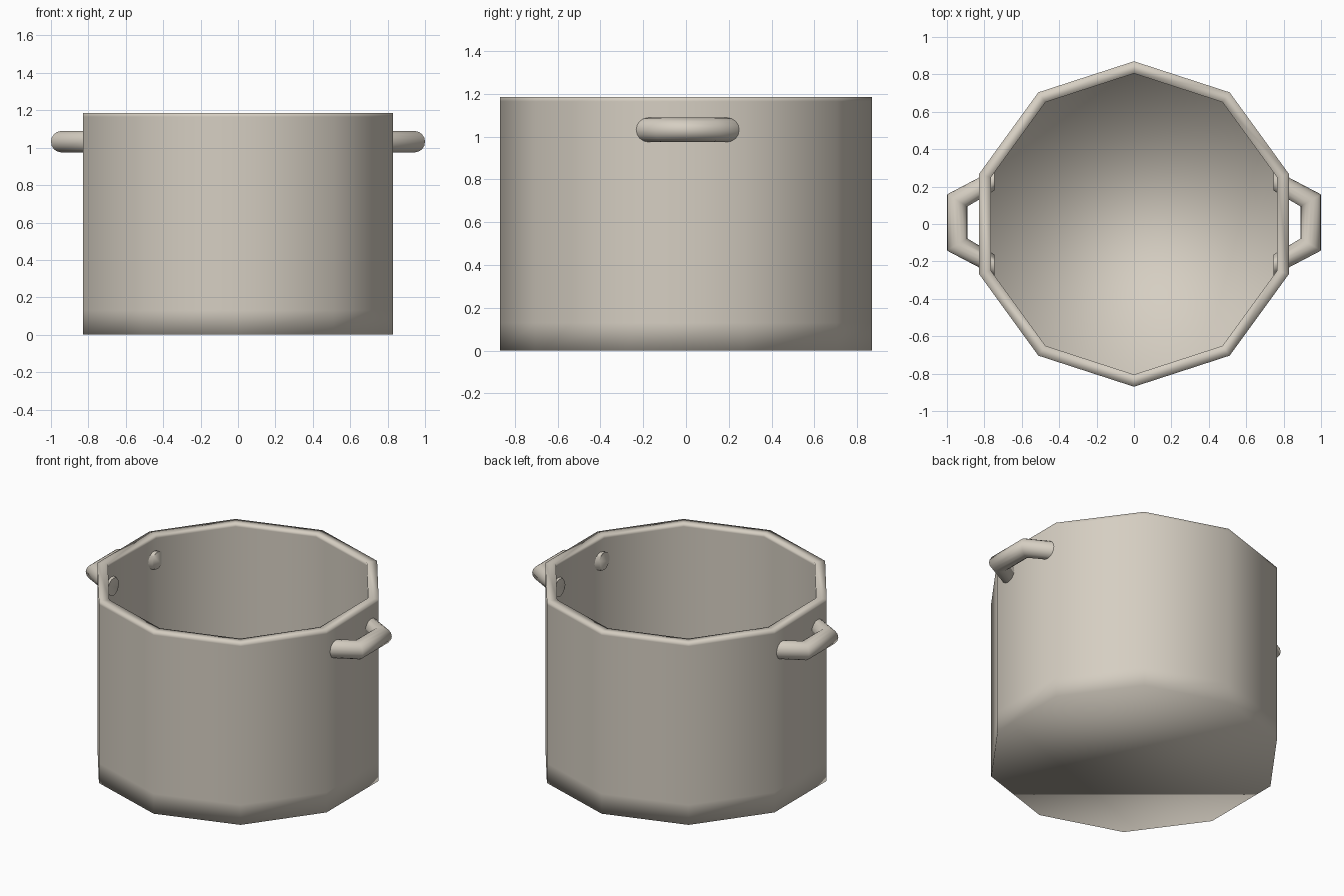
import bpy, bmesh, math

if "Cube" in bpy.data.objects:
    bpy.data.objects.remove(bpy.data.objects["Cube"])

metal = bpy.data.materials.new("warm_grey_metal")
metal.diffuse_color = (0.67, 0.62, 0.54, 1)
metal.use_nodes = True
metal.node_tree.nodes["Principled BSDF"].inputs["Base Color"].default_value = metal.diffuse_color


def loft(name, rings, sharp):
    """Skin a list of closed rings, capping both ends."""
    bm = bmesh.new()
    vr = [[bm.verts.new(p) for p in ring] for ring in rings]
    n = len(vr[0])
    for a, b in zip(vr, vr[1:]):
        for i in range(n):
            j = (i + 1) % n
            bm.faces.new((a[i], a[j], b[j], b[i]))
    bm.faces.new(vr[0][::-1])
    bm.faces.new(vr[-1])
    bmesh.ops.recalc_face_normals(bm, faces=bm.faces[:])
    me = bpy.data.meshes.new(name)
    bm.to_mesh(me)
    bm.free()
    me.materials.append(metal)
    ob = bpy.data.objects.new(name, me)
    bpy.context.collection.objects.link(ob)
    bpy.ops.object.select_all(action='DESELECT')
    ob.select_set(True)
    bpy.context.view_layer.objects.active = ob
    if sharp:
        bpy.ops.object.shade_smooth_by_angle(angle=math.radians(sharp))
    else:
        bpy.ops.object.shade_smooth()
    return ob


# Ten-sided pot: outer wall, rim, inner wall, floor
H = 1.185
profile = [(0.87, 0), (0.87, 0.13), (0.87, H - 0.02), (0.87, H),
           (0.805, H), (0.805, H - 0.02), (0.805, 0.13), (0.805, 0.065)]
loft("pot_body", [[(r * math.cos(math.radians(90 + 36 * k)),
                    r * math.sin(math.radians(90 + 36 * k)), z)
                   for k in range(10)] for r, z in profile], 0)

# Bent tube handles: centre x, y and half-width vector of each mitred ring
half = [(0.745, 0.228, 0.0, 0.056), (0.945, 0.118, 0.055, 0.032)]
path = half + [(x, -y, wx, -wy) for x, y, wx, wy in reversed(half)]
N = 16
for side, name in ((1, "right_handle"), (-1, "left_handle")):
    rings = []
    for x, y, wx, wy in path:
        ring = []
        for k in range(N):
            t = math.tau * k / N
            c, s = math.cos(t), math.sin(t)
            ring.append((side * (x + wx * c), y + wy * c + 0.008, 1.032 + 0.057 * s))
        rings.append(ring)
    loft(name, rings, 65)
